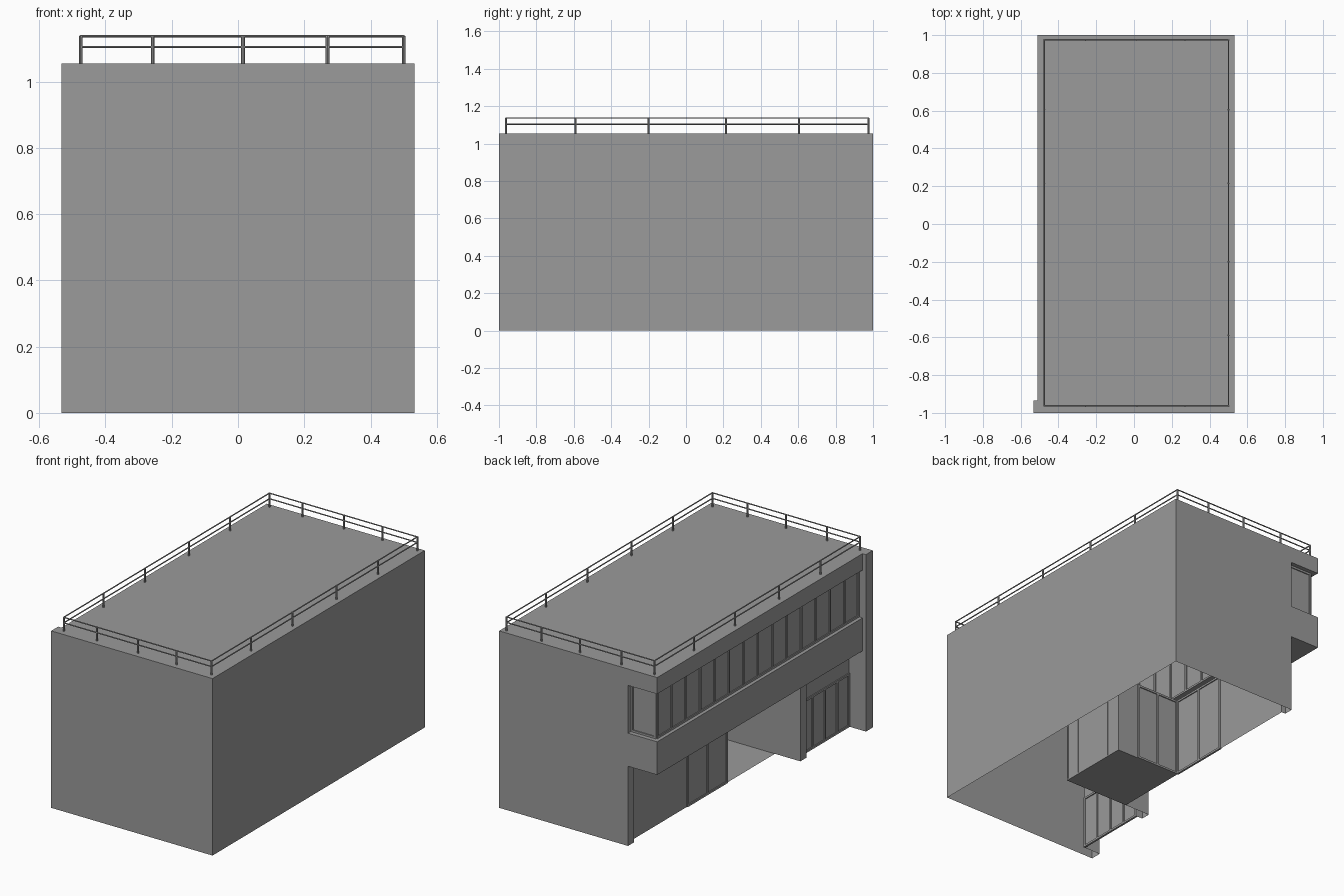
import bpy, bmesh
from mathutils import Vector, Matrix

if "Cube" in bpy.data.objects:
    bpy.data.objects.remove(bpy.data.objects["Cube"])

X0, X1, Y0, Y1, H = -0.51, 0.532, -1.0, 1.0, 1.055
PX = -0.532            # outer edge of the front wall fin
FY = -0.935            # inner face of the front wall
CEIL, SILL, HEAD = 0.475, 0.672, 0.957
GX, FX, EX = -0.292, -0.318, -0.46   # ground glazing, back fin end, entrance fin end
WX, WY = -0.483, 0.968   # upper window planes
AX, A0, A1 = 0.135, -0.42, 0.03      # entrance recess back and sides
DX = -0.42             # front ground-floor windows

grey = bpy.data.materials.new("dark_grey")
grey.diffuse_color = (0.325, 0.325, 0.325, 1)
grey.use_nodes = True
grey.node_tree.nodes["Principled BSDF"].inputs["Base Color"].default_value = grey.diffuse_color


def finish(name, bm):
    me = bpy.data.meshes.new(name)
    bm.to_mesh(me)
    bm.free()
    me.materials.append(grey)
    ob = bpy.data.objects.new(name, me)
    bpy.context.collection.objects.link(ob)
    return ob


def place(axis, pos, a, b):
    return {'x': (pos, a, b), 'y': (a, pos, b), 'z': (a, b, pos)}[axis]


def poly(bm, axis, pos, pts):
    bm.faces.new([bm.verts.new(place(axis, pos, a, b)) for a, b in pts])


def rect(bm, axis, pos, a0, a1, b0, b1):
    poly(bm, axis, pos, [(a0, b0), (a1, b0), (a1, b1), (a0, b1)])


def box(bm, lo, hi):
    lo, hi = Vector(lo), Vector(hi)
    m = Matrix.Translation((lo + hi) / 2) @ Matrix.Diagonal((*(hi - lo), 1))
    bmesh.ops.create_cube(bm, size=1, matrix=m)


def rod(bm, p, q, r):
    p, q = Vector(p), Vector(q)
    d = q - p
    m = Matrix.Translation((p + q) / 2) @ d.to_track_quat('Z', 'Y').to_matrix().to_4x4()
    bmesh.ops.create_cone(bm, cap_ends=True, segments=8, radius1=r, radius2=r,
                          depth=d.length, matrix=m)


def glazing(name, axis, pos, cuts, z0, z1, w=0.012):
    """Glass sheet with a frame bar at every cut and rails at top and bottom."""
    bm = bmesh.new()
    a, b, t = cuts[0], cuts[-1], w / 2
    rect(bm, axis, pos, a, b, z0, z1)
    for c in cuts:
        c = min(max(c, a + t), b - t)
        box(bm, place(axis, pos - t, c - t, z0), place(axis, pos + t, c + t, z1))
    for z in (z0, z1 - w):
        box(bm, place(axis, pos - t, a, z), place(axis, pos + t, b, z + w))
    return finish(name, bm)


def steps(a, b, n):
    return [a + (b - a) * i / n for i in range(n + 1)]


# Roof and blind side wall
bm = bmesh.new()
poly(bm, 'z', H, [(PX, Y0), (X1, Y0), (X1, Y1), (X0, Y1), (X0, FY), (PX, FY)])
finish("roof", bm)
bm = bmesh.new()
rect(bm, 'x', X1, Y0, Y1, 0, H)
finish("side_wall", bm)

# Front wall with projecting fin
bm = bmesh.new()
rect(bm, 'y', Y0, PX, X1, 0, H)
rect(bm, 'x', PX, Y0, FY, 0, H)
rect(bm, 'y', FY, PX, DX, 0, H)
finish("front_wall", bm)

# Back wall, notched for the corner window and the overhang
bm = bmesh.new()
poly(bm, 'y', Y1, [(X1, 0), (X1, H), (X0, H), (X0, HEAD), (FX, HEAD), (FX, SILL),
                   (X0, SILL), (X0, CEIL), (FX, CEIL), (FX, 0)])
rect(bm, 'x', FX, 0.944, Y1, 0, CEIL)
rect(bm, 'y', 0.944, FX, GX, 0, CEIL)
rect(bm, 'x', FX, WY, Y1, SILL, HEAD)
finish("back_wall", bm)

# Fascia and balcony band with ledges
bm = bmesh.new()
for z0, z1 in ((CEIL, SILL), (HEAD, H)):
    rect(bm, 'x', X0, FY, Y1, z0, z1)
for z in (SILL, HEAD):
    rect(bm, 'z', z, X0, WX, FY, WY)
    rect(bm, 'z', z, X0, FX, WY, Y1)
finish("facade_bands", bm)

# Overhang underside and entrance ceiling
bm = bmesh.new()
rect(bm, 'z', CEIL, X0, GX, A1, 0.944)
rect(bm, 'z', CEIL, X0, FX, 0.944, Y1)
rect(bm, 'z', CEIL, X0, AX, A0, A1)
rect(bm, 'z', CEIL, X0, EX, A0 - 0.056, A0)
rect(bm, 'z', CEIL, X0, DX, FY, A0 - 0.056)
finish("soffit", bm)

# Entrance recess: floor, long fin wall, short return, plain facade wall
bm = bmesh.new()
rect(bm, 'z', 0, GX, AX, A0, A1)
finish("entrance_floor", bm)
bm = bmesh.new()
rect(bm, 'y', A0, EX, AX, 0, CEIL)
rect(bm, 'x', EX, A0 - 0.056, A0, 0, CEIL)
rect(bm, 'y', A0 - 0.056, EX, DX, 0, CEIL)
finish("entrance_fin", bm)
bm = bmesh.new()
rect(bm, 'y', A1, 0, AX, 0, CEIL)
rect(bm, 'x', GX, 0.41, 0.944, 0, CEIL)
rect(bm, 'x', DX, FY, A0 - 0.056, 0.32, CEIL)
finish("ground_walls", bm)

# Glazing
glazing("upper_windows", 'x', WX, steps(FY, WY, 14), SILL, HEAD)
glazing("corner_window", 'y', WY, [WX, FX], SILL, HEAD)
glazing("facade_glass", 'x', GX, steps(A1, 0.41, 2), 0, CEIL)
glazing("entrance_side_glass", 'y', A1, steps(GX, 0, 2), 0, CEIL)
glazing("entrance_door", 'x', AX, [A0, -0.33, -0.07, A1], 0, CEIL, 0.008)
glazing("front_ground_windows", 'x', DX, steps(FY, A0 - 0.056, 4), 0, 0.32)

# Roof railing
xs = [-0.475, -0.257, 0.015, 0.27, 0.5]
ys = [-0.963, -0.59, -0.2, 0.215, 0.605, 0.975]
bm = bmesh.new()
spots = {(x, y) for x in xs for y in (ys[0], ys[-1])} | {(x, y) for x in (xs[0], xs[-1]) for y in ys}
for x, y in sorted(spots):
    rod(bm, (x, y, H), (x, y, 1.138), 0.0055)
for z in (1.104, 1.137):
    for y in (ys[0], ys[-1]):
        rod(bm, (xs[0], y, z), (xs[-1], y, z), 0.0035)
    for x in (xs[0], xs[-1]):
        rod(bm, (x, ys[0], z), (x, ys[-1], z), 0.0035)
finish("roof_railing", bm)
